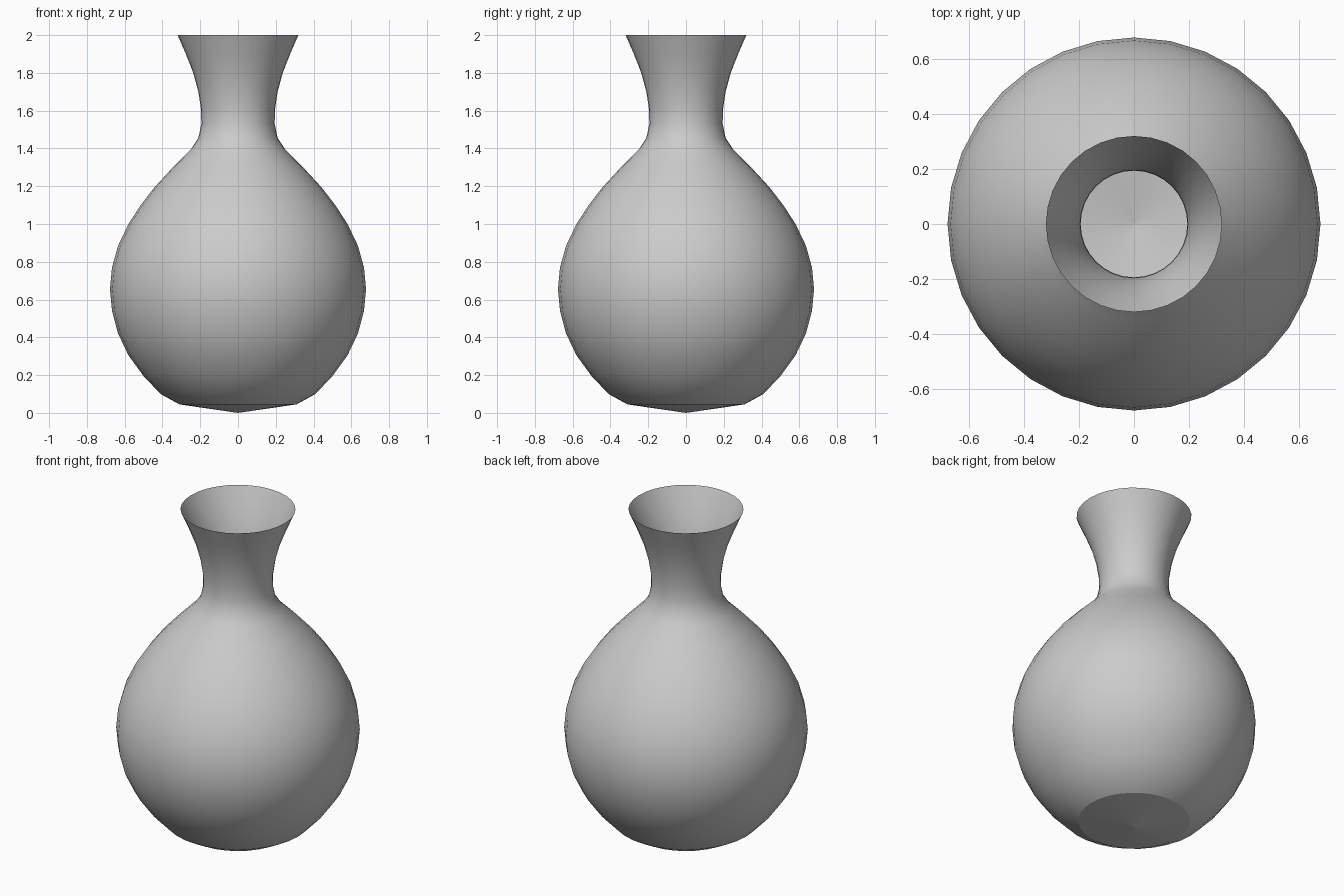
import bpy, bmesh
from math import cos, sin, tau

if "Cube" in bpy.data.objects:
    bpy.data.objects.remove(bpy.data.objects["Cube"])

SIDES = 32
# Outer profile (radius, height), from the base ring up to the flared lip
profile = [(0.31, 0.045), (0.41, 0.10), (0.50, 0.195), (0.58, 0.305), (0.635, 0.42),
           (0.667, 0.54), (0.678, 0.655), (0.667, 0.77), (0.635, 0.885), (0.58, 1.0),
           (0.515, 1.10), (0.44, 1.197), (0.345, 1.30), (0.25, 1.395), (0.21, 1.455),
           (0.194, 1.53), (0.196, 1.61), (0.21, 1.70), (0.237, 1.80),
           (0.276, 1.90), (0.32, 2.0)]

bm = bmesh.new()
rings = [[bm.verts.new((r * cos(tau * i / SIDES), r * sin(tau * i / SIDES), z))
          for i in range(SIDES)] for r, z in profile]

# Thin open wall
for low, high in zip(rings, rings[1:]):
    for i in range(SIDES):
        j = (i + 1) % SIDES
        bm.faces.new((low[i], low[j], high[j], high[i])).smooth = True

# Shallow pointed base
tip = bm.verts.new((0, 0, 0))
for i in range(SIDES):
    bm.faces.new((tip, rings[0][(i + 1) % SIDES], rings[0][i]))

mesh = bpy.data.meshes.new("vase")
bm.to_mesh(mesh)
bm.free()
vase = bpy.data.objects.new("vase", mesh)
bpy.context.collection.objects.link(vase)
